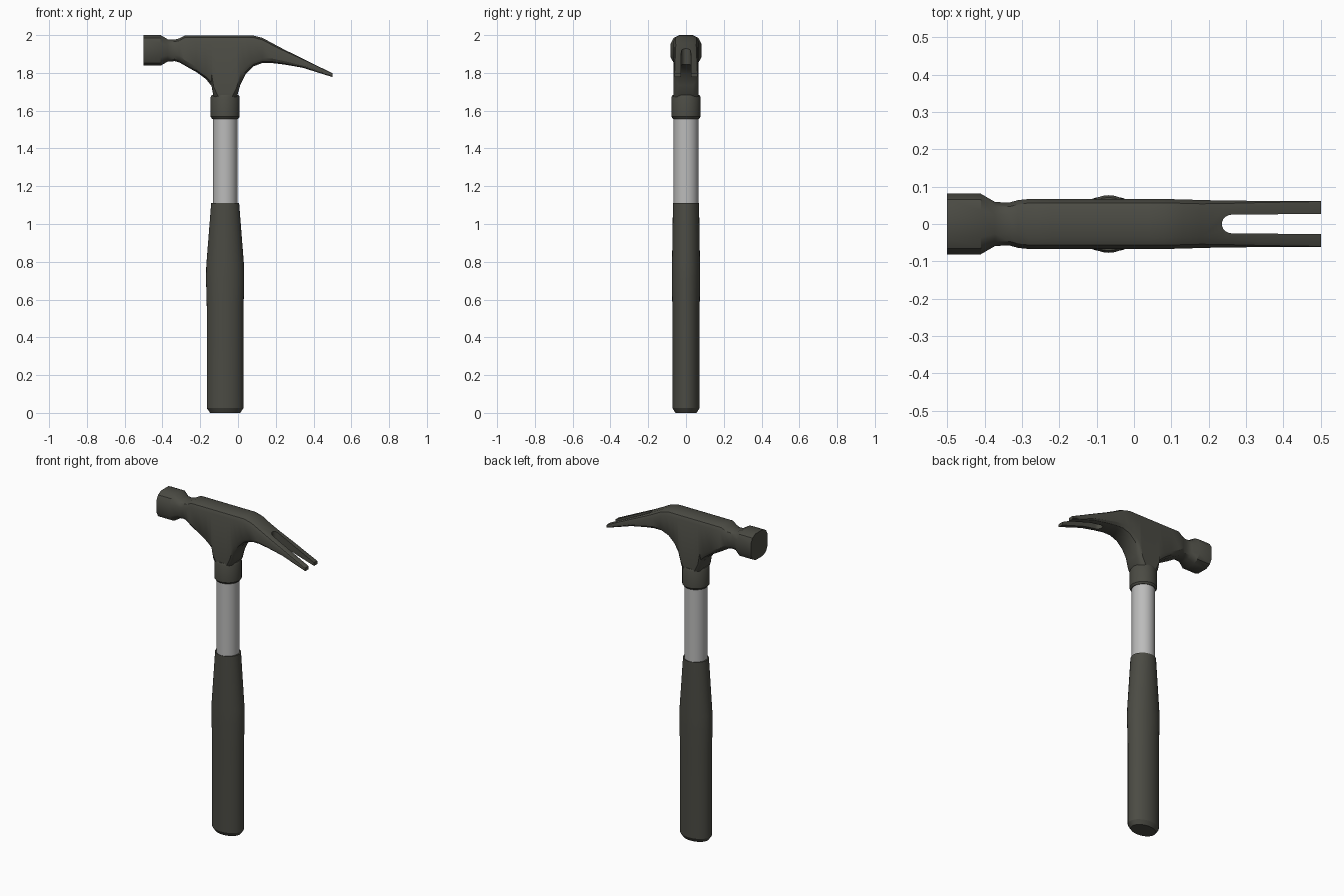
import bpy, bmesh, math
from mathutils import Vector

if "Cube" in bpy.data.objects:
    bpy.data.objects.remove(bpy.data.objects["Cube"])


def material(name, rgb):
    m = bpy.data.materials.new(name)
    m.diffuse_color = (*rgb, 1)
    m.use_nodes = True
    m.node_tree.nodes["Principled BSDF"].inputs["Base Color"].default_value = m.diffuse_color
    return m


DARK = material("dark charcoal", (0.07, 0.07, 0.057))
STEEL = material("light grey steel", (0.5, 0.5, 0.495))
CX = -0.068  # handle axis


def loft(name, rings, mat):
    """Skin a list of equal-length point rings and cap both ends."""
    bm = bmesh.new()
    vs = [[bm.verts.new(p) for p in r] for r in rings]
    n = len(vs[0])
    for a, b in zip(vs, vs[1:]):
        for i in range(n):
            j = (i + 1) % n
            bm.faces.new((a[i], a[j], b[j], b[i]))
    bm.faces.new(vs[0])
    bm.faces.new(vs[-1])
    bmesh.ops.recalc_face_normals(bm, faces=bm.faces)
    me = bpy.data.meshes.new(name)
    bm.to_mesh(me)
    bm.free()
    ob = bpy.data.objects.new(name, me)
    bpy.context.collection.objects.link(ob)
    me.materials.append(mat)
    return ob


def smooth(ob, angle=30):
    bpy.ops.object.select_all(action='DESELECT')
    ob.select_set(True)
    bpy.context.view_layer.objects.active = ob
    bpy.ops.object.shade_smooth_by_angle(angle=math.radians(angle))


def oval_column(name, levels, mat, n=32):
    """Levels are (z, half width x, half width y)."""
    rings = [[Vector((CX + rx * math.cos(2 * math.pi * i / n),
                      ry * math.sin(2 * math.pi * i / n), z)) for i in range(n)]
             for z, rx, ry in levels]
    smooth(loft(name, rings, mat))


# Handle: rubber grip, bare shaft and collar under the head
oval_column("grip", [(0, 0.08, 0.056), (0.025, 0.097, 0.071), (0.55, 0.097, 0.072),
                     (0.7, 0.101, 0.075), (0.78, 0.1, 0.074), (1.11, 0.074, 0.069)], DARK)
oval_column("shaft", [(1.08, 0.065, 0.066), (1.6, 0.065, 0.066)], STEEL)
oval_column("collar", [(1.557, 0.069, 0.069), (1.568, 0.077, 0.077),
                       (1.672, 0.077, 0.077), (1.683, 0.071, 0.071)], DARK)


def section(x, top, bot, w, ch, ch_bot):
    """Cross-section of the head at x with softened corners."""
    pts = []
    for sy, sz in ((1, 1), (-1, 1), (-1, -1), (1, -1)):
        cz, edge = (ch, top) if sz > 0 else (ch_bot, bot)
        for a in ((0, 45, 90) if sy * sz > 0 else (90, 45, 0)):
            k = 0.93 if a == 45 else 1
            c, s = k * math.cos(math.radians(a)), k * math.sin(math.radians(a))
            pts.append(Vector((x, sy * (w - ch * (1 - c)), edge - sz * cz * (1 - s))))
    return pts


def body_top(x):
    """Flat back of the head, then the slope of the claw."""
    pts = [(0.08, 1.998), (0.13, 1.985), (0.24, 1.926), (0.5, 1.798)]
    for (x0, z0), (x1, z1) in zip(pts, pts[1:]):
        if x0 <= x <= x1:
            return z0 + (z1 - z0) * (x - x0) / (x1 - x0)
    return 1.998


# Striking face and throat: (x, radius)
rings = []
for x, r in ((-0.5, 0.081), (-0.41, 0.081), (-0.372, 0.059), (-0.335, 0.057), (-0.31, 0.064)):
    rings.append(section(x, 1.919 + r, 1.919 - r, r, 0.55 * r, 0.55 * r))

# Body, socket and claw: underside curve (x, z)
under = [(-0.28, 1.838), (-0.22, 1.804), (-0.17, 1.768), (-0.14, 1.73), (-0.128, 1.665),
         (-0.1, 1.64), (-0.035, 1.64), (-0.008, 1.665), (0.012, 1.735), (0.04, 1.792),
         (0.08, 1.834), (0.13, 1.853), (0.18, 1.852), (0.24, 1.845), (0.34, 1.828), (0.5, 1.778)]
for i, (x, z) in enumerate(under):
    (xa, za), (xb, zb) = under[max(i - 1, 0)], under[min(i + 1, len(under) - 1)]
    steep = math.hypot(1, (zb - za) / (xb - xa))
    top = body_top(x)
    ch = min(0.03, 0.28 * (top - z))
    w = 0.067 - 0.005 * min(1, max(0, (x - 0.08) / 0.18))
    rings.append(section(x, top, z, w, ch, min(0.09, 0.8 * ch * steep)))
head = loft("head", rings, DARK)

# Nail slot splitting the claw
outline = [(0.262 - 0.027 * math.cos(math.radians(a)), 0.025 * math.sin(math.radians(a)))
           for a in range(-90, 91, 15)] + [(0.6, 0.028), (0.6, -0.028)]
cutter = loft("slot_cutter", [[Vector((x, y, z)) for x, y in outline] for z in (1.6, 2.2)], DARK)
cutter.hide_render = True
mod = head.modifiers.new("nail slot", 'BOOLEAN')
mod.operation = 'DIFFERENCE'
mod.solver = 'EXACT'
mod.object = cutter
bpy.context.view_layer.objects.active = head
bpy.ops.object.modifier_apply(modifier=mod.name)
bpy.data.objects.remove(cutter)
smooth(head, 32)
